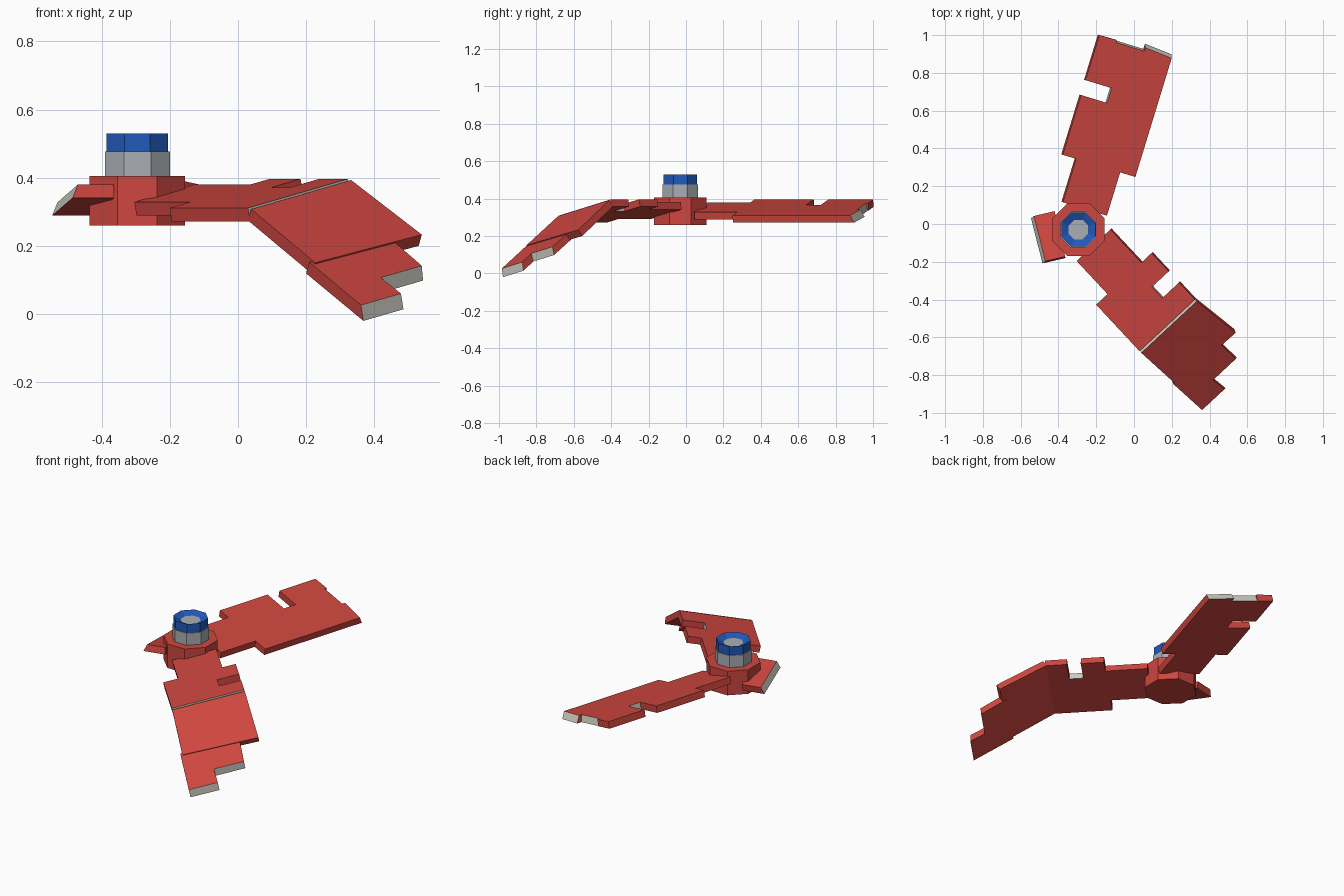
import bpy, bmesh, math
from mathutils import Matrix, Vector

if "Cube" in bpy.data.objects:
    bpy.data.objects.remove(bpy.data.objects["Cube"])

CX, CY, CZ = -0.295, -0.03, 0.334
THICK = 0.04


def material(name, rgb):
    m = bpy.data.materials.new(name)
    m.diffuse_color = (*rgb, 1)
    m.use_nodes = True
    m.node_tree.nodes["Principled BSDF"].inputs["Base Color"].default_value = m.diffuse_color
    return m


RED = material("red paint", (0.62, 0.061, 0.05))
BARE = material("bare broken edge", (0.62, 0.61, 0.54))
STEEL = material("grey steel", (0.40, 0.43, 0.46))
BLUE = material("blue paint", (0.015, 0.10, 0.49))


def finish(name, bm, mats, matrix=None):
    if matrix:
        bm.transform(matrix)
    bmesh.ops.recalc_face_normals(bm, faces=bm.faces)
    mesh = bpy.data.meshes.new(name)
    bm.to_mesh(mesh)
    bm.free()
    for m in mats:
        mesh.materials.append(m)
    ob = bpy.data.objects.new(name, mesh)
    bpy.context.collection.objects.link(ob)
    return ob


def lathe8(name, profile, mats, colour_rule=None):
    """Eight-sided part from (flat radius, z) rings, capped at both ends."""
    bm = bmesh.new()
    rings = []
    for r, z in profile:
        R = r / math.cos(math.pi / 8)
        rings.append([bm.verts.new((CX + R * math.cos((i + .5) * math.pi / 4),
                                    CY + R * math.sin((i + .5) * math.pi / 4), z))
                      for i in range(8)])
    for a, b in zip(rings, rings[1:]):
        for i in range(8):
            j = (i + 1) % 8
            bm.faces.new((a[i], a[j], b[j], b[i]))
    bm.faces.new(rings[0])
    cap = bm.faces.new(rings[-1])
    cap.material_index = len(mats) - 1
    return finish(name, bm, mats)


def panel(name, outline, bare, matrix, slant=None):
    """Flat plate from (along, across) points; 'bare' lists broken edges by
    first point, 'slant' pushes the lower corner of a point outwards."""
    slant = slant or {}
    bm = bmesh.new()
    top = [bm.verts.new((v, u, THICK / 2)) for u, v in outline]
    bot = [bm.verts.new((v, u + slant.get(i, 0), -THICK / 2))
           for i, (u, v) in enumerate(outline)]
    bm.faces.new(top)
    bm.faces.new(bot[::-1])
    n = len(outline)
    for i in range(n):
        j = (i + 1) % n
        f = bm.faces.new((top[i], bot[i], bot[j], top[j]))
        f.material_index = 1 if i in bare else 0
    return finish(name, bm, [RED, BARE], matrix)


def blade_frame(angle):
    return (Matrix.Translation((CX, CY, CZ))
            @ Matrix.Rotation(math.radians(angle - 90), 4, 'Z')
            @ Matrix.Rotation(math.radians(12), 4, 'Y'))


# hub, collar and nut
lathe8("hub", [(0.14, 0.26), (0.14, 0.405)], [RED])
lathe8("collar", [(0.095, 0.40), (0.095, 0.477)], [STEEL])
lathe8("nut", [(0.09, 0.475), (0.09, 0.53), (0.052, 0.512)], [BLUE, STEEL])

# long blade with a side notch and a chipped tip
panel("long_blade",
      [(0.115, -0.127), (0.355, -0.127), (0.355, -0.203), (0.686, -0.203),
       (0.686, -0.056), (0.768, -0.056), (0.768, -0.203), (1.018, -0.203),
       (1.020, -0.105), (1.006, -0.105), (1.006, 0.055), (1.025, 0.055),
       (1.012, 0.208), (0.355, 0.208), (0.355, 0.122), (0.115, 0.122)],
      {4, 9, 11}, blade_frame(73), {9: .01, 10: .01, 11: .02, 12: .02})

# short broken stub
panel("broken_stub",
      [(0.10, -0.13), (0.207, -0.13), (0.212, 0.122), (0.10, 0.122)],
      {1}, blade_frame(193), {1: .018, 2: .018})

# bent blade: inner panel, then the folded panels
FRAME = blade_frame(313)
FOLD = 0.692
panel("bent_blade_inner",
      [(0.115, -0.132), (0.355, -0.132), (0.355, -0.208), (0.488, -0.208),
       (0.488, -0.084), (0.568, -0.084), (0.568, -0.208), (FOLD, -0.208),
       (FOLD, 0.202), (0.355, 0.202), (0.355, 0.118), (0.115, 0.118)],
      {4, 7}, FRAME)

pivot = Vector((0, FOLD, -0.004))
bend = (FRAME @ Matrix.Translation(pivot)
        @ Matrix.Rotation(math.radians(-32), 4, 'X') @ Matrix.Translation(-pivot))
panel("bent_blade_outer",
      [(FOLD, -0.208), (1.002, -0.212), (0.990, 0.214), (FOLD, 0.202)],
      {3}, bend)
panel("bent_blade_tip",
      [(0.975, -0.110), (1.125, -0.100), (1.125, 0.068), (1.215, 0.068),
       (1.215, 0.232), (0.975, 0.223)],
      {1, 3}, bend @ Matrix.Translation((0, 0, -0.005)),
      {1: .02, 2: .02, 3: .025, 4: .025})
